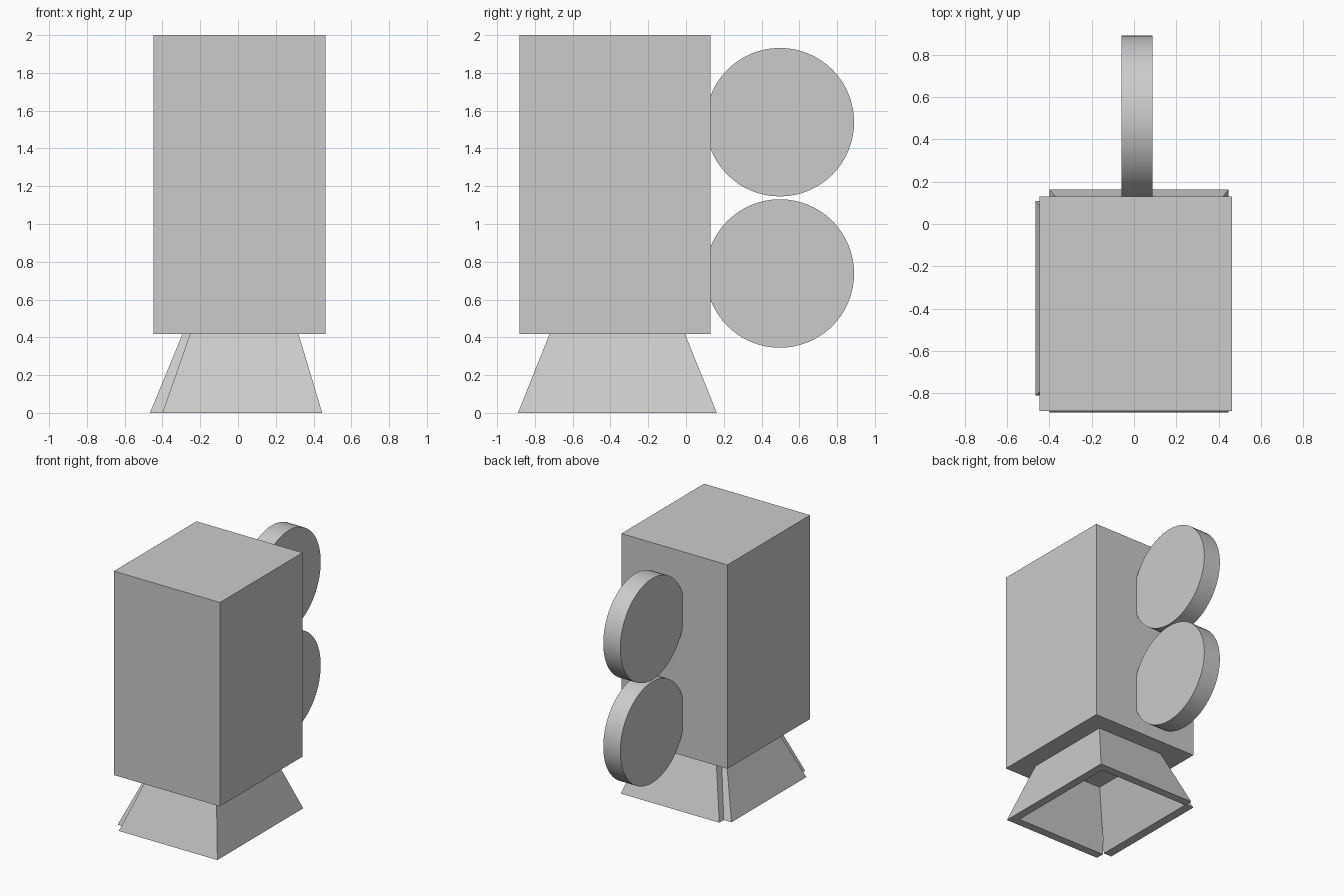
import bpy, bmesh, math

if "Cube" in bpy.data.objects:
    bpy.data.objects.remove(bpy.data.objects["Cube"])


def loft(name, bottom, top, z0, z1):
    """Closed solid between two matching outlines (counter-clockwise)."""
    bm = bmesh.new()
    lo = [bm.verts.new((x, y, z0)) for x, y in bottom]
    hi = [bm.verts.new((x, y, z1)) for x, y in top]
    n = len(lo)
    bm.faces.new(lo[::-1])
    bm.faces.new(hi)
    for i in range(n):
        j = (i + 1) % n
        bm.faces.new((lo[i], lo[j], hi[j], hi[i]))
    bmesh.ops.recalc_face_normals(bm, faces=bm.faces)
    mesh = bpy.data.meshes.new(name)
    bm.to_mesh(mesh)
    bm.free()
    obj = bpy.data.objects.new(name, mesh)
    bpy.context.collection.objects.link(obj)
    return obj


def rect(x0, x1, y0, y1):
    return [(x0, y0), (x1, y0), (x1, y1), (x0, y1)]


def channel(x0, x1, y0, y1, t):
    """Three-sided outline, open towards -x, with wall thickness t."""
    return rect(x0, x1, y0, y1) + [(x0, y1 - t), (x1 - t, y1 - t),
                                   (x1 - t, y0 + t), (x0, y0 + t)]


BASE = 0.418

# Box body
body = rect(-0.447, 0.463, -0.882, 0.13)
loft("body", body, body, BASE, 2.0)

# Flared hood: front, right and back walls in one piece
loft("hood_walls", channel(-0.40, 0.446, -0.89, 0.163, 0.065),
     channel(-0.254, 0.32, -0.722, -0.005, 0.065), 0, BASE)

# Separate left hood flap, set slightly outwards
loft("hood_left_flap", rect(-0.466, -0.397, -0.81, 0.108),
     rect(-0.294, -0.228, -0.655, -0.07), 0, BASE)

# Two film reels on the back
for name, z in (("upper_reel", 1.539), ("lower_reel", 0.738)):
    bpy.ops.mesh.primitive_cylinder_add(
        vertices=64, radius=0.393, depth=0.146,
        location=(0.014, 0.497, z), rotation=(0, math.pi / 2, 0))
    bpy.context.object.name = name
    bpy.ops.object.shade_smooth_by_angle()
